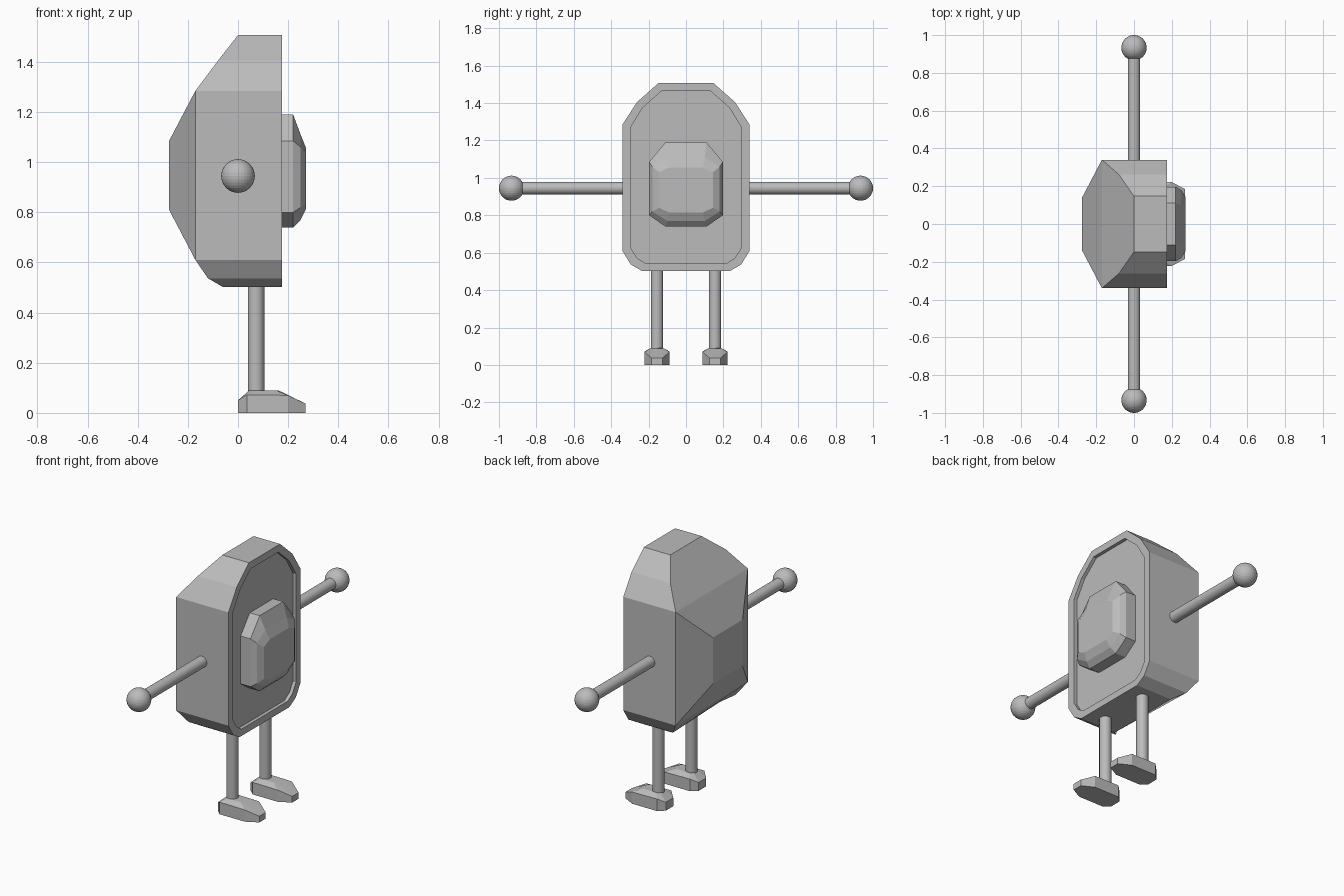
import bpy, bmesh, math
from mathutils import Vector

if "Cube" in bpy.data.objects:
    bpy.data.objects.remove(bpy.data.objects["Cube"])

grey = bpy.data.materials.new("plain_grey")
grey.use_nodes = True
grey.diffuse_color = (0.5, 0.5, 0.5, 1)
grey.node_tree.nodes["Principled BSDF"].inputs["Base Color"].default_value = (0.5, 0.5, 0.5, 1)


def finish(bm, name):
    bmesh.ops.recalc_face_normals(bm, faces=bm.faces)
    mesh = bpy.data.meshes.new(name)
    bm.to_mesh(mesh)
    bm.free()
    mesh.materials.append(grey)
    obj = bpy.data.objects.new(name, mesh)
    bpy.context.collection.objects.link(obj)
    return obj


def ring(bm, half):
    """Closed ring from (x, y, z) points on the +y half, mirrored to -y."""
    pts = list(half) + [(x, -y, z) for x, y, z in reversed(half)]
    return [bm.verts.new(p) for p in pts]


def bridge(bm, a, b):
    n = len(a)
    for i in range(n):
        j = (i + 1) % n
        bm.faces.new((a[i], a[j], b[j], b[i]))


def loft(bm, halves):
    rings = [ring(bm, h) for h in halves]
    for a, b in zip(rings, rings[1:]):
        bridge(bm, a, b)
    return rings


def rod(name, start, end, radius):
    start, end = Vector(start), Vector(end)
    bpy.ops.mesh.primitive_cylinder_add(
        vertices=32, radius=radius, depth=(end - start).length, location=(start + end) / 2,
        rotation=(end - start).to_track_quat('Z', 'Y').to_euler())
    obj = bpy.context.object
    obj.name = name
    obj.data.materials.append(grey)
    bpy.ops.object.shade_smooth_by_angle(angle=math.radians(30))


# Body: front panel recess, rim, side walls, then a faceted back
front = 0.175
outline = [(0.147, 1.507), (0.262, 1.405), (0.34, 1.285),
           (0.34, 0.61), (0.295, 0.537), (0.235, 0.502)]
inner = [(0.13, 1.465), (0.232, 1.375), (0.295, 1.272),
         (0.295, 0.625), (0.262, 0.572), (0.217, 0.543)]
back_x = [0, -0.08, -0.17, -0.17, -0.12, -0.06]
bm = bmesh.new()
rings = loft(bm, [[(front - 0.02, y, z) for y, z in inner],
                  [(front, y, z) for y, z in inner],
                  [(front, y, z) for y, z in outline],
                  [(x, y, z) for x, (y, z) in zip(back_x, outline)]])
bm.faces.new(rings[0])
rim = rings[-1]
bm.faces.new(rim[:3] + rim[-3:])      # upper back slope
bm.faces.new(rim[3:9])                # lower back slope
base = [rim[2], rim[3], rim[8], rim[9]]
plateau = ring(bm, [(-0.275, 0.14, 1.085), (-0.275, 0.14, 0.81)])
bridge(bm, base, plateau)
bm.faces.new(plateau)
finish(bm, "body")

# Raised block on the front panel
bm = bmesh.new()
block = [(0.11, 1.19), (0.197, 1.085), (0.197, 0.8), (0.11, 0.74)]
step = [(0.1, 1.11), (0.18, 1.06), (0.18, 0.82), (0.1, 0.77)]
face = [(0.09, 1.055), (0.145, 1.03), (0.145, 0.84), (0.09, 0.815)]
rings = loft(bm, [[(x, y, z) for y, z in pts] for x, pts in
                  ((0.14, block), (0.22, block), (0.25, step), (0.272, face))])
bm.faces.new(rings[0])
bm.faces.new(rings[-1])
finish(bm, "front_block")

# Foot: plan outline as (x, half width, upper edge height), with a flat instep
foot = [(0, 0.035, 0.05), (0.035, 0.067, 0.072), (0.2, 0.067, 0.07), (0.27, 0.03, 0.037)]
instep = [(0.045, 0.02, 0.09), (0.065, 0.034, 0.09), (0.15, 0.034, 0.09), (0.165, 0.025, 0.088)]

for side, s in (("left", 1), ("right", -1)):
    # Arm and hand
    rod(side + "_arm", (0, s * 0.3, 0.945), (0, s * 0.92, 0.945), 0.033)
    bpy.ops.mesh.primitive_uv_sphere_add(segments=32, ring_count=16, radius=0.067,
                                         location=(0, s * 0.933, 0.945))
    hand = bpy.context.object
    hand.name = side + "_hand"
    hand.data.materials.append(grey)
    # Leg and foot
    rod(side + "_leg", (0.072, s * 0.155, 0.06), (0.072, s * 0.155, 0.54), 0.033)
    bm = bmesh.new()
    rings = loft(bm, [[(x, y, 0) for x, y, z in foot], foot, instep])
    bm.faces.new(rings[0])
    bm.faces.new(rings[-1])
    finish(bm, side + "_foot").location.y = s * 0.155
